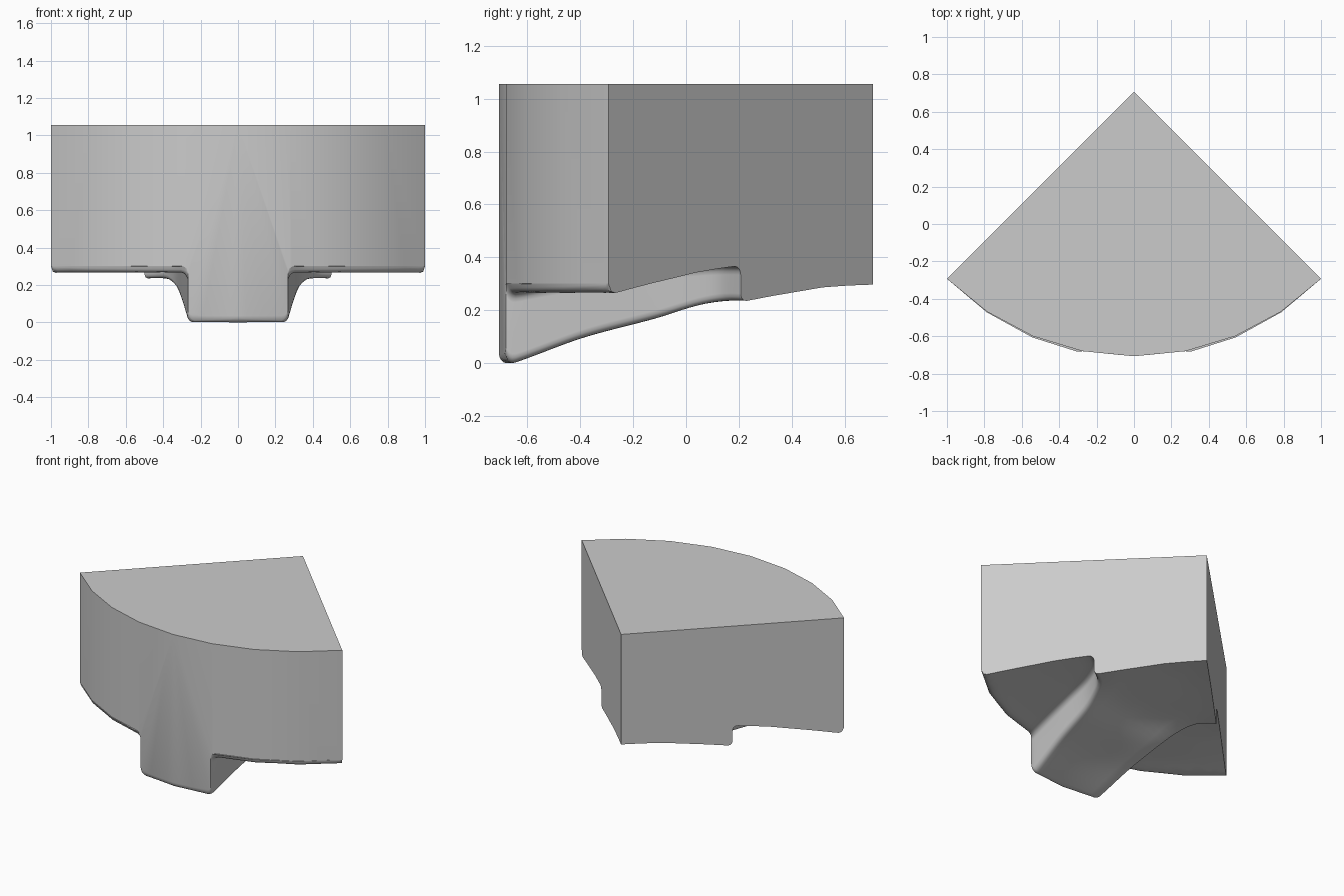
import bpy, bmesh, math

if "Cube" in bpy.data.objects:
    bpy.data.objects.remove(bpy.data.objects["Cube"])

R, APEX_Y, TOP = math.sqrt(2), math.sqrt(0.5), 1.055
SEG = math.radians(11.25)
Q = math.radians(45)


def smooth(pts, u):
    """Cubic interpolation through (parameter, value) pairs."""
    n = len(pts)
    u = min(max(u, pts[0][0]), pts[-1][0])
    i = max(k for k in range(n - 1) if pts[k][0] <= u)

    def slope(k):
        a, b = pts[max(k - 1, 0)], pts[min(k + 1, n - 1)]
        return (b[1] - a[1]) / (b[0] - a[0])
    (x0, y0), (x1, y1) = pts[i], pts[i + 1]
    h = x1 - x0
    t = (u - x0) / h
    return ((2*t**3 - 3*t*t + 1) * y0 + (t**3 - 2*t*t + t) * h * slope(i)
            + (3*t*t - 2*t**3) * y1 + (t**3 - t*t) * h * slope(i + 1))


# underside heights against distance from the apex: tooth, and raised side
LOW = [(0, .297), (.25, .288), (.45, .264), (.7, .23), (.87, .17), (1.13, .095), (1.38, 0), (1.42, -.003)]
HIGH = [(.6, .376), (.74, .366), (.93, .345), (1.07, .321), (1.25, .29), (1.38, .265), (1.42, .262)]

# plan curve of the tooth flank, from front arc to back wall
FLANK = [(.267, -.681), (.3, -.38), (.33, -.1), (.36, .02), (.41, .13), (.5, .207)]
dist = [0]
for a, b in zip(FLANK, FLANK[1:]):
    dist.append(dist[-1] + math.dist(a, b))
FX = [(d / dist[-1], p[0]) for d, p in zip(dist, FLANK)]
FY = [(d / dist[-1], p[1]) for d, p in zip(dist, FLANK)]


def arc_r(th):
    """Radius of the faceted outer arc."""
    return R * math.cos(SEG / 2) / math.cos(th % SEG - SEG / 2) if th < Q - 1e-6 else R


def polar(x, y):
    return math.hypot(x, APEX_Y - y), math.atan2(x, APEX_Y - y)


def cart(r, th):
    return r * math.sin(th), APEX_Y - r * math.cos(th)


def offset(t, d):
    """Point on the flank curve moved sideways by d, kept on the boundary at the ends."""
    x, y = smooth(FX, t), smooth(FY, t)
    if t == 0:
        th = polar(x, y)[1] + d / R
        return cart(arc_r(th), th)
    if t == 1:
        r = polar(x, y)[0] + d
        return cart(r, Q)
    dx = smooth(FX, min(t + .01, 1)) - smooth(FX, max(t - .01, 0))
    dy = smooth(FY, min(t + .01, 1)) - smooth(FY, max(t - .01, 0))
    m = math.hypot(dx, dy)
    return x + dy / m * d, y - dx / m * d


F, RIM = .035, .038          # flank and rim fillet radii
STRIP = [(-F, 0, 0), (-.021, 0, .003), (-.010, 0, .010), (-.003, 0, .021), (0, 0, F),
         (0, 1, -F), (.003, 1, -.021), (.010, 1, -.010), (.021, 1, -.003), (F, 1, 0)]
INNER = [0, .2, .4, .6, .8]
th0 = polar(*offset(0, F))[1]
OUTER = [(math.radians(a) - th0) / (Q - th0)
         for a in (14.5, 16.875, 22.5, 28.125, 33.75, 39.375, 42, 43.3, 44.3, 45)]
ROWS = [0, .002, .006, .012, .019, .027, .04] + [.04 + .96 * i / 28 for i in range(1, 29)]


def height(x, y, side, dz=0):
    r, th = polar(x, y)
    e = max(arc_r(th) - r, 0)
    z = smooth(HIGH if side else LOW, r) + dz
    if e < RIM:
        z += RIM - math.sqrt(max(RIM**2 - (RIM - e)**2, 0))
    return z


def row(t):
    """One line of points from the centre line to the outer corner."""
    out = []
    cx, cy = 0, -APEX_Y + 2 * APEX_Y * t
    if t == 0:
        cy = APEX_Y - R
    ix, iy = offset(t, -F)
    for f in INNER:
        x, y = cx + (ix - cx) * f, cy + (iy - cy) * f
        out.append((x, y, height(x, y, 0)))
    for d, side, dz in STRIP:
        x, y = offset(t, d)
        out.append((x, y, height(x, y, side, dz)))
    r, th = polar(*offset(t, F))
    ratio = r / arc_r(th)
    for s in OUTER:
        a = th + (Q - th) * s
        x, y = cart((ratio + (1 - ratio) * s) * arc_r(a), a)
        out.append((x, y, height(x, y, 1)))
    return out


# half of the underside
bm = bmesh.new()
grid = [[bm.verts.new(p) for p in row(t)] for t in ROWS]
n = len(grid[0])
corner = grid[0][-1]
for g in grid[1:]:
    bm.verts.remove(g[-1])
    g[-1] = corner
for a, b in zip(grid, grid[1:]):
    for k in range(n - 1):
        vs = [a[k], b[k], b[k + 1]]
        if a[k + 1] is not b[k + 1]:
            vs.append(a[k + 1])
        bm.faces.new(vs)

# outer arc facets, back wall and top
base = len(INNER) + len(STRIP)
cuts = [0, len(INNER) + 7, base + 2, base + 4, n - 1]
tops = [bm.verts.new((grid[0][k].co.x, grid[0][k].co.y, TOP)) for k in cuts]
for j in range(len(cuts) - 1):
    bm.faces.new(grid[0][cuts[j]:cuts[j + 1] + 1] + [tops[j + 1], tops[j]])
peak = bm.verts.new((0, APEX_Y, TOP))
bm.faces.new(grid[-1] + [tops[-1], peak])
bm.faces.new(tops + [peak])

# mirror to the other half
geom = bm.verts[:] + bm.edges[:] + bm.faces[:]
bmesh.ops.mirror(bm, geom=geom, axis='X', merge_dist=1e-5)
bmesh.ops.remove_doubles(bm, verts=bm.verts[:], dist=1e-5)
bmesh.ops.recalc_face_normals(bm, faces=bm.faces[:])

mesh = bpy.data.meshes.new("quarter_block")
bm.to_mesh(mesh)
bm.free()
block = bpy.data.objects.new("quarter_block", mesh)
bpy.context.collection.objects.link(block)
bpy.context.view_layer.objects.active = block
block.select_set(True)
bpy.ops.object.shade_smooth_by_angle(angle=math.radians(35))
